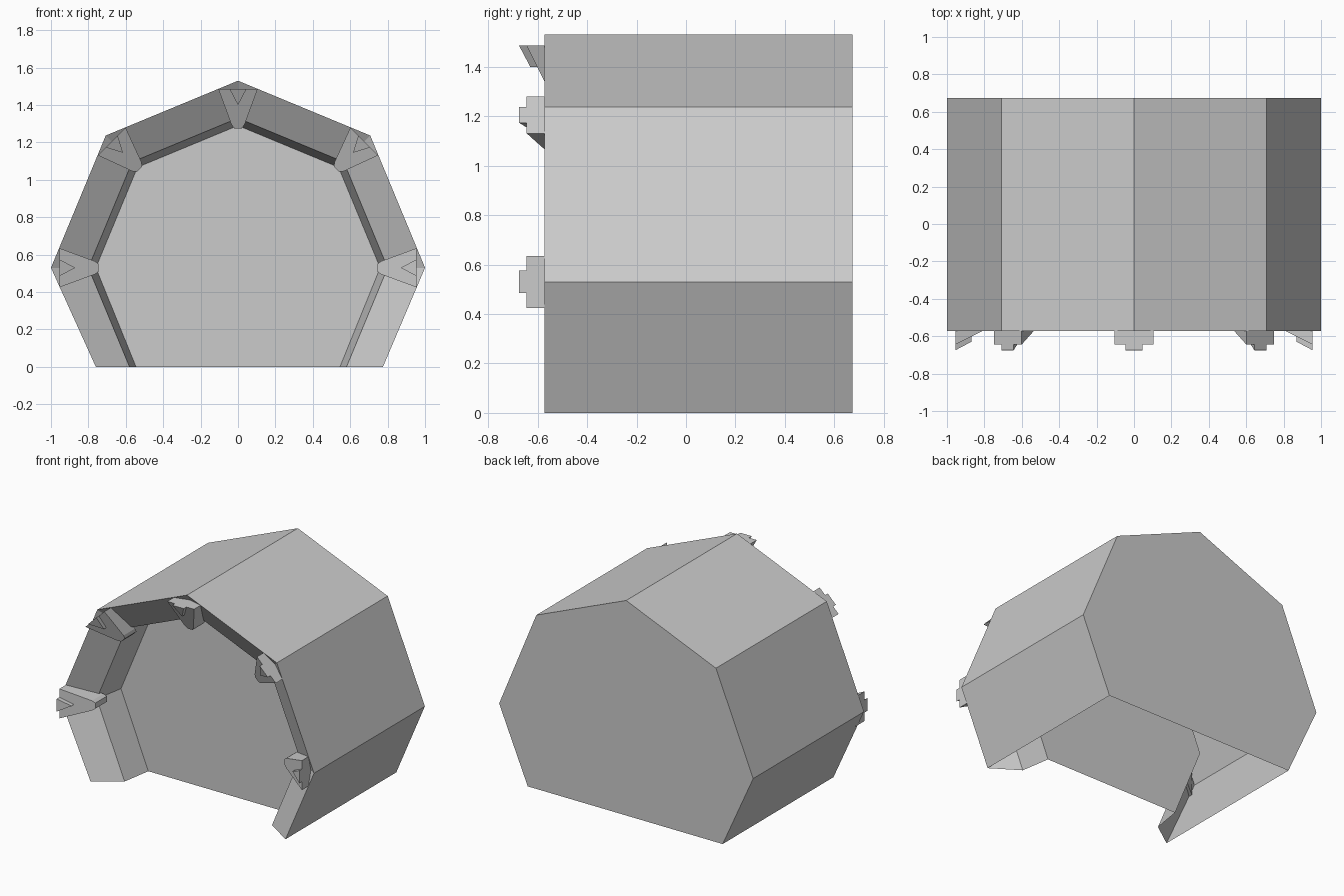
import bpy, bmesh
from math import sin, cos, radians

if "Cube" in bpy.data.objects:
    bpy.data.objects.remove(bpy.data.objects["Cube"])

CZ = 0.53  # height of the octagon centre


def make(name, verts, faces):
    me = bpy.data.meshes.new(name)
    me.from_pydata(verts, [], faces)
    bm = bmesh.new()
    bm.from_mesh(me)
    bmesh.ops.recalc_face_normals(bm, faces=bm.faces)
    bm.to_mesh(me)
    bm.free()
    ob = bpy.data.objects.new(name, me)
    bpy.context.collection.objects.link(ob)
    return ob


def ring(r, y, left, right):
    """Five octagon corners plus two feet on the ground."""
    pts = [(right, y, 0)]
    for a in range(0, 181, 45):
        pts.append((r * cos(radians(a)), y, CZ + r * sin(radians(a))))
    return pts + [(left, y, 0)]


# Shell: back cap, outer wall, sloped rim, inner lip, recessed wall; open underneath
rings = [ring(1.0, 0.673, -0.76, 0.775), ring(1.0, -0.573, -0.76, 0.775),
         ring(0.80, -0.446, -0.58, 0.58), ring(0.76, -0.23, -0.545, 0.545)]
verts = [p for r in rings for p in r]
faces = [tuple(range(7)), tuple(range(21, 28))]
for k in range(3):
    for i in range(6):
        a = k * 7 + i
        faces.append((a, a + 1, a + 8, a + 7))
make("shell", verts, faces)


def radial_block(name, angle, outline):
    """Prism on a corner; outline rows are (radius, sideways, front y, rear y)."""
    c, s = cos(radians(angle)), sin(radians(angle))
    n = len(outline)
    vs = [(r * c - t * s, f, CZ + r * s + t * c) for r, t, f, b in outline]
    vs += [(r * c - t * s, b, CZ + r * s + t * c) for r, t, f, b in outline]
    fs = [tuple(range(n)), tuple(range(n, 2 * n))]
    fs += [(i, (i + 1) % n, n + (i + 1) % n, n + i) for i in range(n)]
    make(name, vs, fs)


# Corner clamps: tapered plate with a small raised wedge
for i, ang in enumerate(range(0, 181, 45)):
    radial_block(f"corner_clamp_{i}", ang, [
        (0.955, 0.105, -0.645, -0.545), (0.765, 0.035, -0.55, -0.42),
        (0.745, 0.02, -0.54, -0.41), (0.745, -0.02, -0.54, -0.41),
        (0.765, -0.035, -0.55, -0.42), (0.955, -0.105, -0.645, -0.545)])
    radial_block(f"clamp_wedge_{i}", ang, [
        (0.955, 0.045, -0.675, -0.64), (0.87, 0.0, -0.63, -0.60),
        (0.955, -0.045, -0.675, -0.64)])
